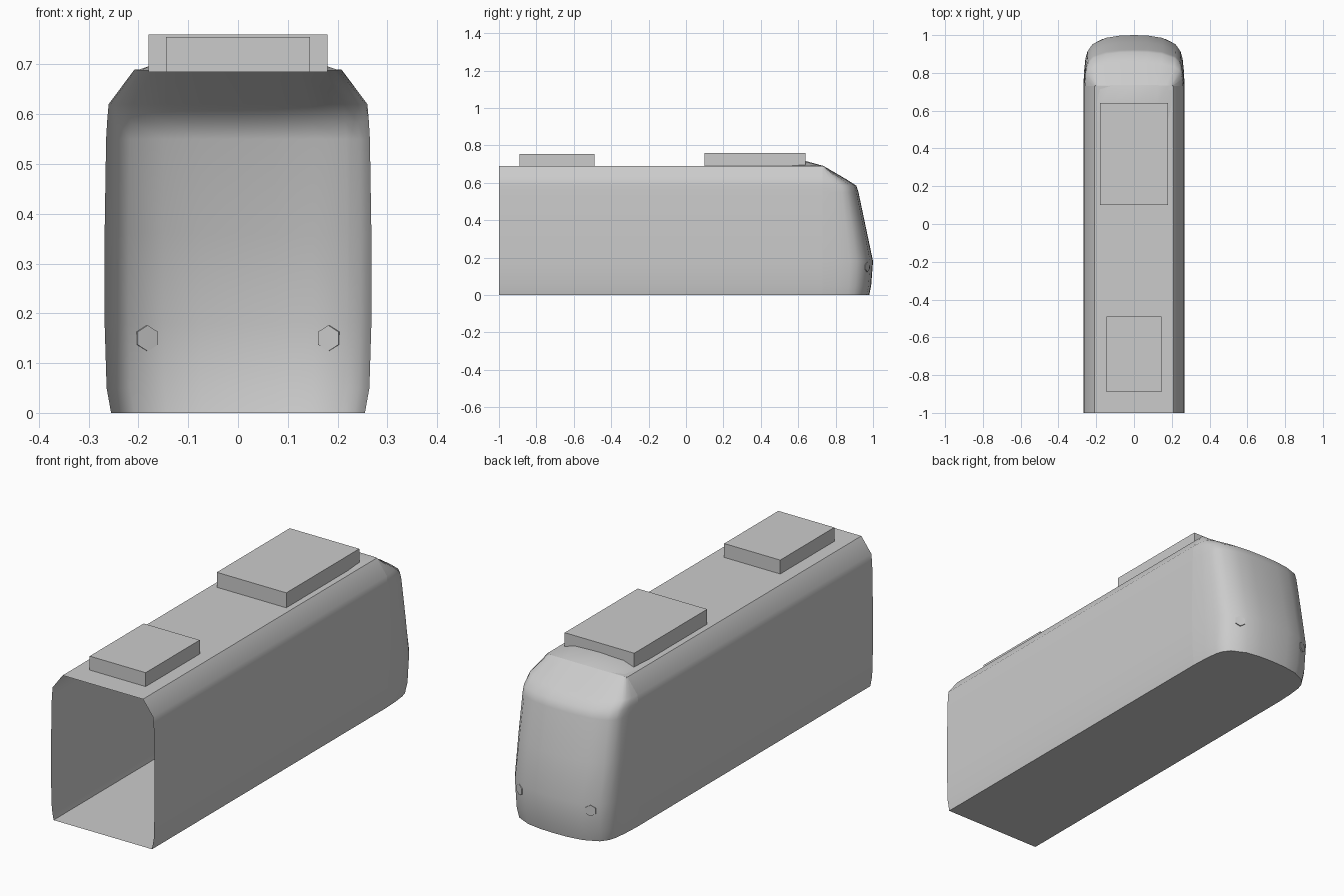
import bpy, bmesh, math
from mathutils import Vector

cube = bpy.data.objects.get("Cube")
if cube:
    bpy.data.objects.remove(cube, do_unlink=True)

grey = bpy.data.materials.new("plain grey")
grey.use_nodes = True
grey.diffuse_color = (0.6, 0.6, 0.6, 1)
grey.node_tree.nodes["Principled BSDF"].inputs["Base Color"].default_value = (0.6, 0.6, 0.6, 1)


def finish(name, bm, smooth=None):
    """Turn a bmesh into a named object with the shared material."""
    mesh = bpy.data.meshes.new(name)
    bm.to_mesh(mesh)
    bm.free()
    mesh.materials.append(grey)
    obj = bpy.data.objects.new(name, mesh)
    bpy.context.collection.objects.link(obj)
    if smooth:
        bpy.ops.object.select_all(action="DESELECT")
        obj.select_set(True)
        bpy.context.view_layer.objects.active = obj
        bpy.ops.object.shade_smooth_by_angle(angle=math.radians(smooth))
    return obj


def loft(bm, rows, closed=False):
    """Skin a list of equal-length point rows with quads."""
    rings = [[bm.verts.new(p) for p in row] for row in rows]
    for a, b in zip(rings, rings[1:]):
        n = len(a)
        for i in range(n if closed else n - 1):
            j = (i + 1) % n
            bm.faces.new((a[i], a[j], b[j], b[i]))
    return rings


def mirrored(half):
    """Complete a half outline given from +x towards the middle."""
    return half + [(-x, y) for x, y in reversed(half) if x > 0]


# Half width and foremost point of the nose at each height
LEVELS = [(0, 0.255, 0.98), (0.05, 0.264, 0.99), (0.18, 0.268, 1.0),
          (0.36, 0.268, 0.962), (0.55, 0.265, 0.922), (0.585, 0.263, 0.91),
          (0.62, 0.26, 0.855), (0.69, 0.208, 0.735)]
JOINT = 0.73

# Body: open-ended tube with flat floor and roof
bm = bmesh.new()
section = mirrored([(w, z) for z, w, _ in LEVELS])
loft(bm, [[(x, y, z) for x, z in section] for y in (-1, JOINT)], closed=True)
bmesh.ops.recalc_face_normals(bm, faces=bm.faces)
finish("carriage_body", bm, 40)

# Nose: stacked rounded plan outlines, with floor
PLAN = mirrored([(1, 0), (0.985, 0.3), (0.96, 0.54), (0.92, 0.68),
                 (0.82, 0.82), (0.56, 0.945), (0.28, 0.99), (0, 1)])
bm = bmesh.new()
rings = loft(bm, [[(w * u, JOINT + (front - JOINT) * v, z) for u, v in PLAN]
                  for z, w, front in LEVELS])
bm.faces.new(rings[0])
bmesh.ops.recalc_face_normals(bm, faces=bm.faces)
finish("nose_shell", bm, 40)

# Fairing: low hump that leads from the windscreen to the roof unit
bm = bmesh.new()
spread = mirrored([(1, 0), (0.88, 0.25), (0.6, 0.85), (0, 1)])
loft(bm, [[(w * u, y, 0.688 + h * v) for u, v in spread]
          for y, w, h in ((0.735, 0.205, 0.002), (0.63, 0.205, 0.031), (0.5, 0.195, 0.002))])
bmesh.ops.recalc_face_normals(bm, faces=bm.faces)
finish("roof_fairing", bm, 40)

# Roof units
for name, half_width, y0, y1, top in (("front_roof_unit", 0.145, -0.89, -0.49, 0.755),
                                      ("rear_roof_unit", 0.18, 0.1, 0.64, 0.76)):
    bm = bmesh.new()
    bmesh.ops.create_cube(bm, size=1)
    bmesh.ops.scale(bm, vec=(2 * half_width, y1 - y0, top - 0.685), verts=bm.verts)
    bmesh.ops.translate(bm, vec=(0, (y0 + y1) / 2, (top + 0.685) / 2), verts=bm.verts)
    finish(name, bm)

# Headlamps: thin hexagonal plates on the nose corners
for side, name in ((1, "left_headlamp"), (-1, "right_headlamp")):
    bm = bmesh.new()
    bmesh.ops.create_cone(bm, cap_ends=True, segments=6, radius1=0.026, radius2=0.026, depth=0.008)
    lamp = finish(name, bm)
    lamp.location = (side * 0.183, 0.967, 0.15)
    lamp.rotation_euler = Vector((side * 0.44, 0.9, 0)).to_track_quat("Z", "Y").to_euler()
